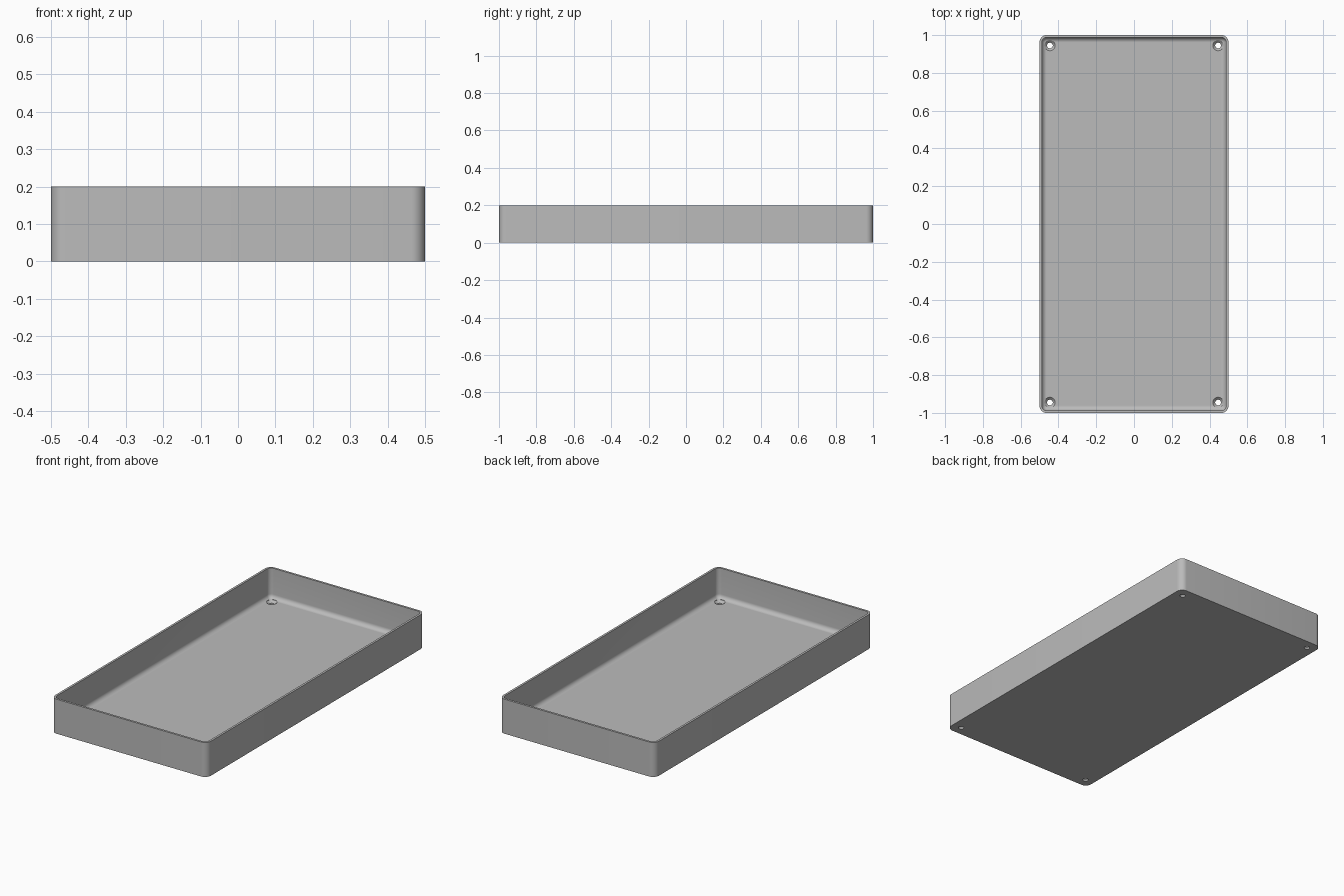
import bpy, bmesh
from math import sin, cos, pi, radians

if "Cube" in bpy.data.objects:
    bpy.data.objects.remove(bpy.data.objects["Cube"])

HX, HY, H = 0.5, 1.0, 0.2          # outer half sizes and height
CORNER, WALL, FLOOR, FILLET = 0.0375, 0.0125, 0.025, 0.025
HOLE_X, HOLE_Y = 0.445, 0.945

grey = bpy.data.materials.new("grey")
grey.use_nodes = True
grey.diffuse_color = (0.5, 0.5, 0.5, 1)
grey.node_tree.nodes["Principled BSDF"].inputs["Base Color"].default_value = (0.5, 0.5, 0.5, 1)


def rounded_rect(inset, z, steps=8):
    """Points of a rounded rectangle inset from the outer outline."""
    r = max(CORNER - inset, 0.001)
    cx, cy = HX - inset - r, HY - inset - r
    points = []
    for q, (sx, sy) in enumerate([(1, 1), (-1, 1), (-1, -1), (1, -1)]):
        for i in range(steps + 1):
            a = (q + i / steps) * pi / 2
            points.append((sx * cx + r * cos(a), sy * cy + r * sin(a), z))
    return points


def circle(x, y, r, z, n=32):
    return [(x + r * cos(2 * pi * i / n), y + r * sin(2 * pi * i / n), z) for i in range(n)]


def loft(name, rings):
    """Closed solid through a list of rings, capped at both ends."""
    bm = bmesh.new()
    loops = [[bm.verts.new(p) for p in ring] for ring in rings]
    for a, b in zip(loops, loops[1:]):
        for i in range(len(a)):
            j = (i + 1) % len(a)
            bm.faces.new((a[i], a[j], b[j], b[i]))
    bm.faces.new(loops[0][::-1])
    bm.faces.new(loops[-1])
    bmesh.ops.recalc_face_normals(bm, faces=bm.faces)
    mesh = bpy.data.meshes.new(name)
    bm.to_mesh(mesh)
    bm.free()
    obj = bpy.data.objects.new(name, mesh)
    bpy.context.collection.objects.link(obj)
    mesh.materials.append(grey)
    return obj


# Tray: outer wall, rim, inner wall and a rounded fillet into the floor
rings = [rounded_rect(0, 0), rounded_rect(0, H), rounded_rect(WALL, H)]
for k in range(9):
    a = k / 8 * pi / 2
    rings.append(rounded_rect(WALL + FILLET * (1 - cos(a)), FLOOR + FILLET * (1 - sin(a))))
tray = loft("tray", rings)

# Countersunk screw holes in the four corners
bpy.context.view_layer.objects.active = tray
tray.select_set(True)
for sx in (-1, 1):
    for sy in (-1, 1):
        x, y = sx * HOLE_X, sy * HOLE_Y
        cutter = loft("hole_cutter", [circle(x, y, r, z) for r, z in
                                      [(0.015, -0.02), (0.015, 0.012), (0.028, FLOOR), (0.028, 0.06)]])
        cutter.hide_render = True
        mod = tray.modifiers.new("screw_hole", "BOOLEAN")
        mod.operation, mod.solver, mod.object = "DIFFERENCE", "EXACT", cutter
        bpy.ops.object.modifier_apply(modifier=mod.name)
        bpy.data.objects.remove(cutter)

bpy.ops.object.shade_smooth_by_angle(angle=radians(30))
